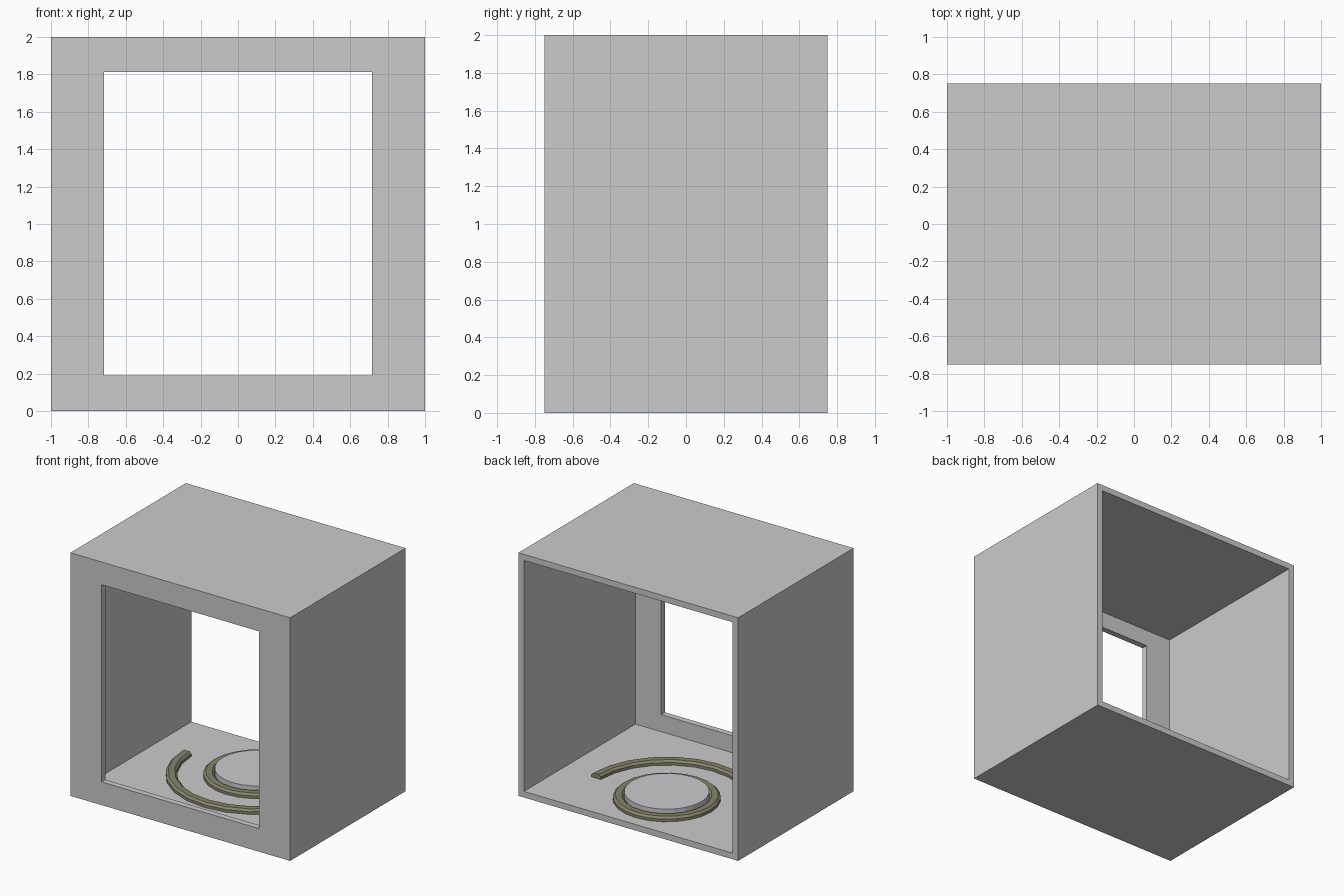
import bpy
import bmesh
from math import cos, sin, pi

cube = bpy.data.objects.get("Cube")
if cube:
    bpy.data.objects.remove(cube, do_unlink=True)


def material(name, rgb):
    mat = bpy.data.materials.new(name)
    mat.use_nodes = True
    mat.diffuse_color = (*rgb, 1)
    mat.node_tree.nodes["Principled BSDF"].inputs["Base Color"].default_value = (*rgb, 1)
    return mat


def loft(name, loops, mat, wrap):
    """Skin a row of closed loops; wrap joins last to first, otherwise cap the ends."""
    bm = bmesh.new()
    rows = [[bm.verts.new(p) for p in loop] for loop in loops]
    pairs = list(zip(rows, rows[1:]))
    if wrap:
        pairs.append((rows[-1], rows[0]))
    else:
        bm.faces.new(rows[0])
        bm.faces.new(rows[-1])
    for a, b in pairs:
        for i in range(len(a)):
            j = (i + 1) % len(a)
            bm.faces.new((a[i], a[j], b[j], b[i]))
    bmesh.ops.recalc_face_normals(bm, faces=bm.faces[:])
    mesh = bpy.data.meshes.new(name)
    bm.to_mesh(mesh)
    bm.free()
    mesh.materials.append(mat)
    obj = bpy.data.objects.new(name, mesh)
    bpy.context.collection.objects.link(obj)
    return obj


def rect(half_w, z0, z1, y):
    return [(-half_w, y, z0), (half_w, y, z0), (half_w, y, z1), (-half_w, y, z1)]


grey = material("wall grey", (0.6, 0.6, 0.6))
olive = material("olive", (0.235, 0.235, 0.147))
pale = material("pale blue grey", (0.6, 0.6, 0.63))

WALL, DEPTH = 0.05, 0.75
FLOOR, CENTRE_Y, SIDES = WALL, 0.25, 24

# Room shell: open back, framed opening in the front wall
inner_y = -DEPTH + WALL
loft("room_shell", [
    rect(1, 0, 2, DEPTH),
    rect(1, 0, 2, -DEPTH),
    rect(0.717, 0.19, 1.813, -DEPTH),
    rect(0.717, 0.19, 1.813, inner_y),
    rect(1 - WALL, WALL, 2 - WALL, inner_y),
    rect(1 - WALL, WALL, 2 - WALL, DEPTH),
], grey, True)


def rail(name, radius, start, steps, wrap):
    """Sweep a chamfered rail section around the platform centre."""
    section = [(-0.042, 0), (0.042, 0), (0.042, 0.022), (0.024, 0.038),
               (-0.024, 0.038), (-0.042, 0.022)]
    loops = []
    for k in range(steps):
        a = start + 2 * pi * k / SIDES
        loops.append([((radius + r) * cos(a), CENTRE_Y + (radius + r) * sin(a), FLOOR + z)
                      for r, z in section])
    return loft(name, loops, olive, wrap)


# Ring around the platform and half-round rail in front of it
rail("platform_ring", 0.361, 0, SIDES, True)
rail("front_arc_rail", 0.642, pi, SIDES // 2 + 1, False)

# Round platform
loft("round_platform", [
    [(0.318 * cos(2 * pi * k / SIDES), CENTRE_Y + 0.318 * sin(2 * pi * k / SIDES), z)
     for k in range(SIDES)]
    for z in (FLOOR, 0.115)
], pale, False)
